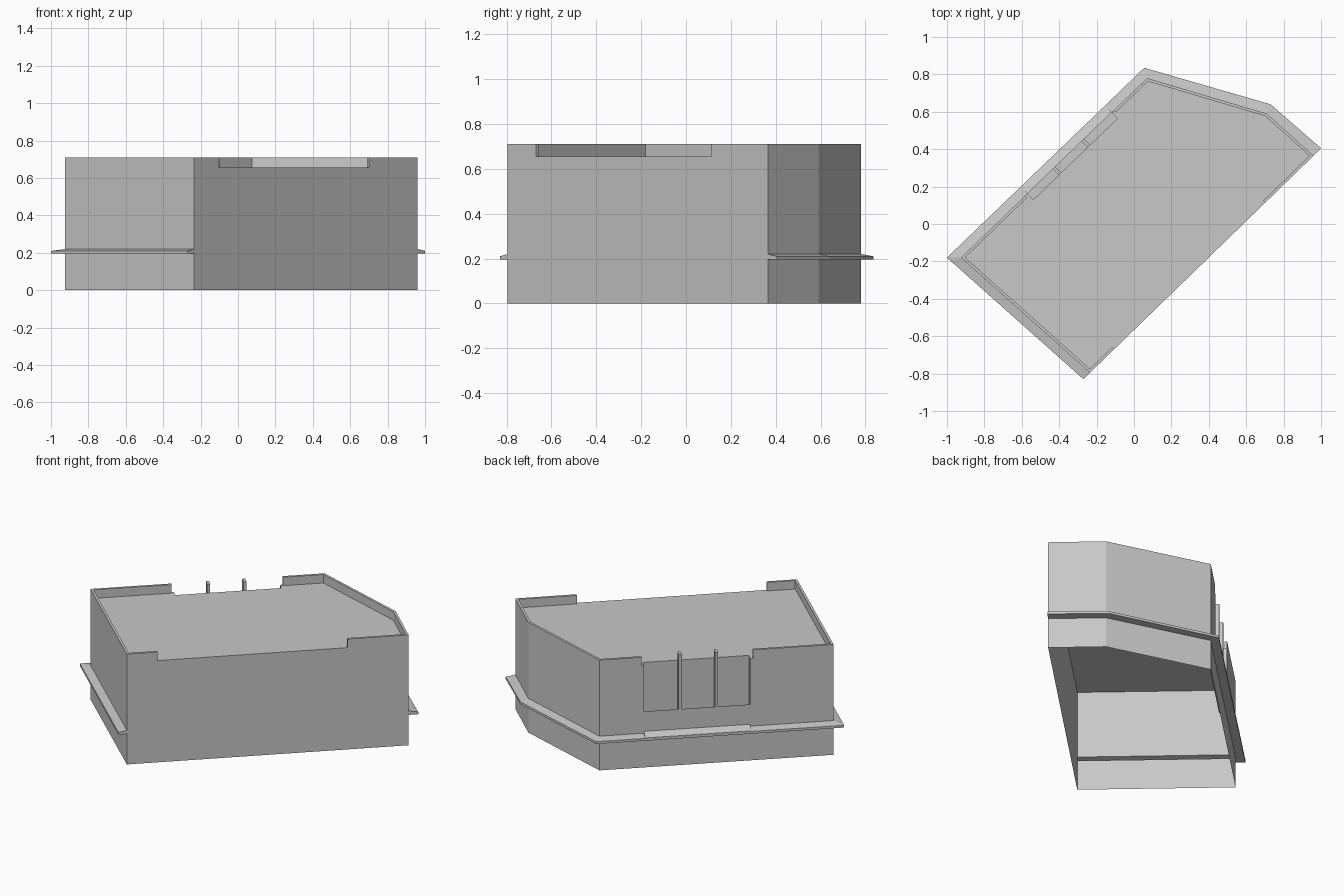
import bpy
from mathutils import Vector as V

if "Cube" in bpy.data.objects:
    bpy.data.objects.remove(bpy.data.objects["Cube"])

# Plan corners, counter-clockwise, and the outer edge of the ledge
A, B, C, D, E = [V(p) for p in ((-.925, -.18), (-.235, -.795), (.96, .365), (.71, .59), (.07, .78))]
LA, LB, LC, LD, LE = [V(p) for p in ((-1, -.18), (-.27, -.83), (1, .405), (.73, .64), (.055, .835))]
ROOF, TOP, SILL = .655, .71, .36
LEDGE_LOW, LEDGE_RIM, LEDGE_TOP = .195, .21, .22

grey = bpy.data.materials.new("plain grey")
grey.diffuse_color = (.58, .58, .58, 1)
grey.use_nodes = True
grey.node_tree.nodes["Principled BSDF"].inputs["Base Color"].default_value = grey.diffuse_color


def inward(p, q):
    d = (q - p).normalized()
    return V((-d.y, d.x))


def make(name, faces):
    """Object from a list of faces, each a list of 3D points."""
    verts, index, polys = [], {}, []
    for f in faces:
        poly = []
        for p in f:
            key = tuple(round(c, 5) for c in p)
            if key not in index:
                index[key] = len(verts)
                verts.append(key)
            poly.append(index[key])
        polys.append(poly)
    mesh = bpy.data.meshes.new(name)
    mesh.from_pydata(verts, [], polys)
    mesh.materials.append(grey)
    ob = bpy.data.objects.new(name, mesh)
    bpy.context.collection.objects.link(ob)
    return ob


def at(p, z):
    return (p.x, p.y, z)


def wall(p, q, z0, z1):
    return [at(p, z0), at(q, z0), at(q, z1), at(p, z1)]


def flat(points, z):
    return [at(p, z) for p in points]


def prism(points, z0, z1):
    n = len(points)
    sides = [wall(points[i], points[(i + 1) % n], z0, z1) for i in range(n)]
    return sides + [flat(points, z1), flat(points[::-1], z0)]


# Balcony recess along the back wall
N = inward(E, A)
r1, r0 = E.lerp(A, .19), E.lerp(A, .643)
r1_in, r0_in = r1 + N * .045, r0 + N * .045

# Walls: hollow, open underneath, slotted where the ledge joins
walls = [wall(B, C, 0, ROOF)]
for p, q in ((A, B), (C, D), (D, E), (E, A)):
    walls.append(wall(p, q, 0, LEDGE_LOW))
for p, q in ((A, B), (C, D), (D, E), (E, r1), (r0, A)):
    walls.append(wall(p, q, LEDGE_TOP, ROOF))
walls.append(wall(r1, r0, LEDGE_TOP, SILL))
make("walls", walls)

# Flat roof with the recess cut out
make("roof", [flat([A, B, C, D, E, r1, r1_in, r0_in, r0], ROOF)])

# Recess: two cheeks, back panel and floor
make("balcony_recess", [
    wall(r1, r1_in, LEDGE_TOP, ROOF), wall(r1_in, r0_in, LEDGE_TOP, ROOF),
    wall(r0_in, r0, LEDGE_TOP, ROOF), flat([r1_in, r1, r0, r0_in], LEDGE_TOP)])

# Ledge around every side but the front
ledge = []
for p, q, lp, lq in ((A, B, LA, LB), (C, D, LC, LD), (D, E, LD, LE), (E, A, LE, LA)):
    ledge.append(wall(lp, lq, LEDGE_LOW, LEDGE_RIM))
    ledge.append([at(lp, LEDGE_RIM), at(lq, LEDGE_RIM), at(q, LEDGE_TOP), at(p, LEDGE_TOP)])
    ledge.append(flat([q, lq, lp, p], LEDGE_LOW))
for p, lp in ((B, LB), (C, LC)):
    cap = [at(lp, LEDGE_LOW), at(p, LEDGE_LOW), at(p, LEDGE_TOP), at(lp, LEDGE_RIM)]
    ledge.append(cap if p is B else cap[::-1])
make("ledge", ledge)

# Sloping sill plate on the ledge below the balcony
o1, o0 = r1 - N * .05, r0 - N * .05
make("balcony_sill", [
    [at(o1, .213), at(o0, .213), at(r0, .232), at(r1, .232)],
    wall(o1, o0, .2, .213),
    [at(r1, .2), at(o1, .2), at(o1, .213), at(r1, .232)],
    [at(o0, .2), at(r0, .2), at(r0, .232), at(o0, .213)]])


# Parapets: thin mitred strips around the roof edge
def parapet(name, path, t=.015):
    inner = []
    for i, p in enumerate(path):
        ns = []
        if i > 0:
            ns.append(inward(path[i - 1], p))
        if i < len(path) - 1:
            ns.append(inward(p, path[i + 1]))
        m = sum(ns, V((0, 0))).normalized()
        inner.append(p + m * (t / m.dot(ns[0])))
    faces = [wall(inner[0], path[0], ROOF, TOP), wall(path[-1], inner[-1], ROOF, TOP)]
    for i in range(len(path) - 1):
        p, q, pi, qi = path[i], path[i + 1], inner[i], inner[i + 1]
        faces += [wall(p, q, ROOF, TOP), wall(qi, pi, ROOF, TOP), flat([p, q, qi, pi], TOP)]
    make(name, faces)


parapet("parapet_right", [B.lerp(C, .783), C, D, E, E.lerp(A, .18)])
parapet("parapet_left", [E.lerp(A, .655), A, B, B.lerp(C, .109)])

# Two slim posts standing in the recess
along = (A - E).normalized() * .009
for i, t in enumerate((.345, .5)):
    c = E.lerp(A, t)
    make(f"balcony_post_{i + 1}", prism(
        [c - along, c + along, c + along + N * .045, c - along + N * .045], LEDGE_TOP, TOP))
